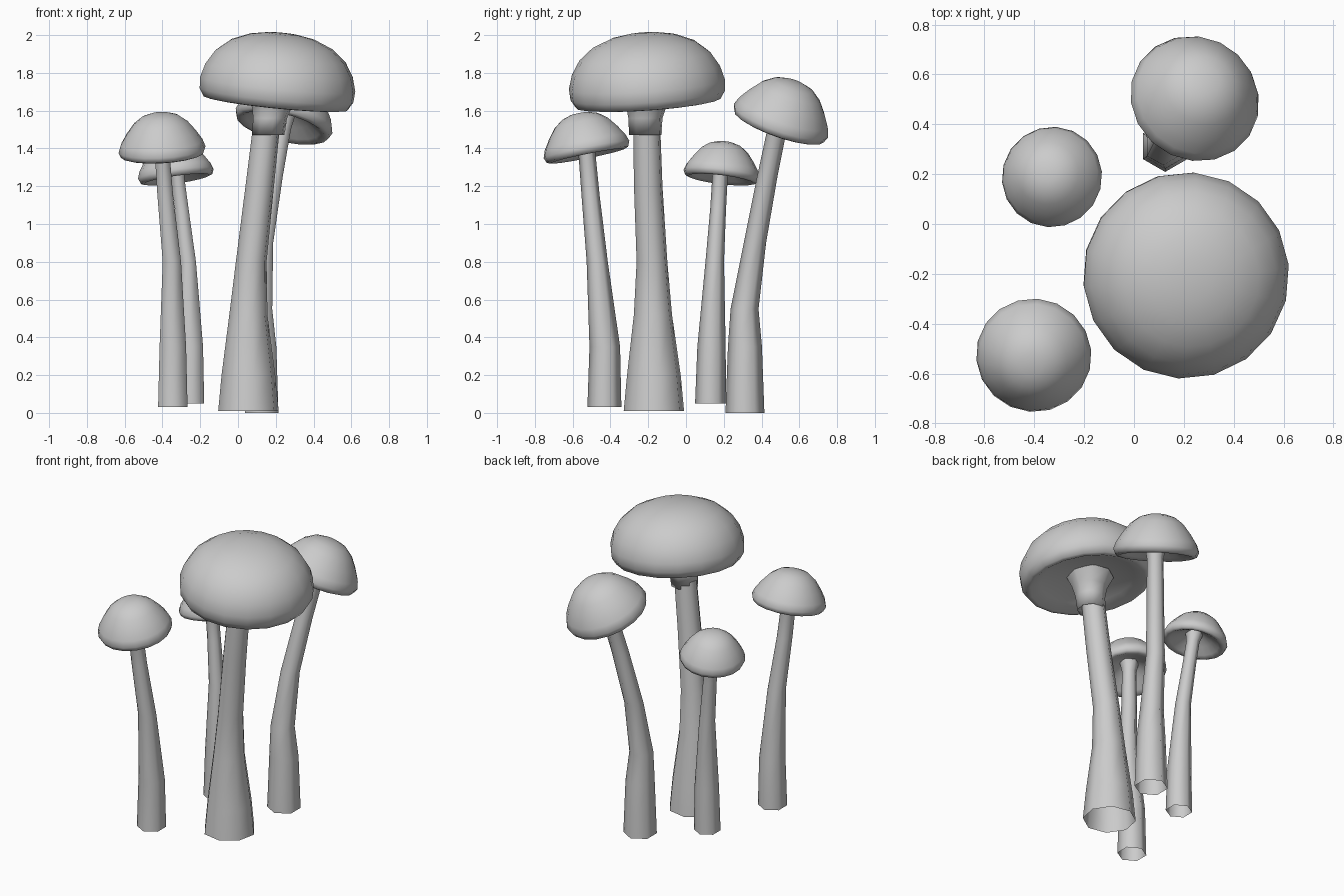
import bpy, bmesh, math
from mathutils import Vector

if "Cube" in bpy.data.objects:
    bpy.data.objects.remove(bpy.data.objects["Cube"], do_unlink=True)

grey = bpy.data.materials.new("plain grey")
grey.use_nodes = True
grey.diffuse_color = (0.6, 0.6, 0.6, 1)
grey.node_tree.nodes["Principled BSDF"].inputs["Base Color"].default_value = (0.6, 0.6, 0.6, 1)


def skin_rings(name, rings, sides, turn=0.0, lean=(0, 0), origin=(0, 0, 0)):
    """Bridge (x, y, z, radius) rings into a smooth tube; zero radius is a point."""
    bm = bmesh.new()
    rot = Vector((0, 0, 1)).rotation_difference(Vector((*lean, 1)))
    loops = []
    for x, y, z, r in rings:
        loop = []
        for i in range(sides if r else 1):
            a = turn + math.tau * i / sides
            p = Vector((x + r * math.cos(a), y + r * math.sin(a), z))
            loop.append(bm.verts.new(rot @ p + Vector(origin)))
        loops.append(loop)
    for low, high in zip(loops, loops[1:]):
        for i in range(sides):
            j = (i + 1) % sides
            if len(low) == 1:
                bm.faces.new((low[0], high[j], high[i]))
            elif len(high) == 1:
                bm.faces.new((low[i], low[j], high[0]))
            else:
                bm.faces.new((low[i], low[j], high[j], high[i]))
    for f in bm.faces:
        f.smooth = True
    mesh = bpy.data.meshes.new(name)
    bm.to_mesh(mesh)
    bm.free()
    mesh.materials.append(grey)
    obj = bpy.data.objects.new(name, mesh)
    bpy.context.collection.objects.link(obj)
    return obj


def cap(name, origin, lean, size, profile):
    rings = [(0, 0, z * size, r * size) for r, z in profile]
    return skin_rings(name, rings, 18, 0.1, lean, origin)


# Cap profiles (radius, height), from the hollow underside over the rim to the crown
BROAD = [(0, .16), (.28, .14), (.7, .07), (.86, -.01), (.93, 0), (.99, .1), (1, .24),
         (.95, .42), (.84, .6), (.66, .75), (.42, .85), (.2, .89), (0, .9)]
CONE = [(0, .42), (.22, .38), (.5, .21), (.75, .06), (.86, 0), (.95, .03), (1, .15),
        (.94, .32), (.8, .54), (.62, .77), (.42, .92), (.2, .99), (0, 1)]

# Large mushroom with a flared collar under its cap
cap("large_cap", (.2, -.2, 1.64), (.1, -.07), .415, BROAD)
skin_rings("large_stem", [(.055, -.17, .01, .163), (.055, -.17, .2, .145),
                          (.055, -.175, .52, .103), (.07, -.18, .8, .083),
                          (.115, -.2, 1.2, .077), (.16, -.21, 1.6, .072)], 8, .2)
skin_rings("large_collar", [(.16, -.21, 1.49, .066), (.16, -.215, 1.47, .088),
                            (.17, -.215, 1.56, .092), (.18, -.21, 1.62, .108),
                            (.185, -.205, 1.7, .15)], 8, .2)

# Small mushrooms: cap placement, lean and size, then stem rings
SMALL = {
    "front_left": ((-.4, -.52, 1.36), (-.06, -.2), .232,
                   [(-.345, -.432, .03, .09), (-.345, -.43, .35, .081),
                    (-.35, -.47, .8, .056), (-.385, -.505, 1.15, .048),
                    (-.402, -.525, 1.38, .045), (-.405, -.53, 1.45, .06)]),
    "back_right": ((.235, .49, 1.51), (.24, .35), .265,
                   [(.125, .312, 0, .103), (.125, .312, .35, .09),
                    (.117, .31, .55, .074), (.135, .365, .9, .059),
                    (.19, .43, 1.25, .054), (.235, .482, 1.5, .052),
                    (.25, .5, 1.6, .07)]),
    "back_left": ((-.325, .185, 1.235), (-.14, .12), .203,
                  [(-.25, .13, .05, .082), (-.25, .135, .35, .075),
                   (-.265, .152, .8, .049), (-.298, .17, 1.08, .042),
                   (-.32, .18, 1.25, .041), (-.328, .185, 1.31, .055)]),
}
for name, (origin, lean, size, stem) in SMALL.items():
    cap(name + "_cap", origin, lean, size, CONE)
    skin_rings(name + "_stem", stem, 6, -math.pi / 2)
